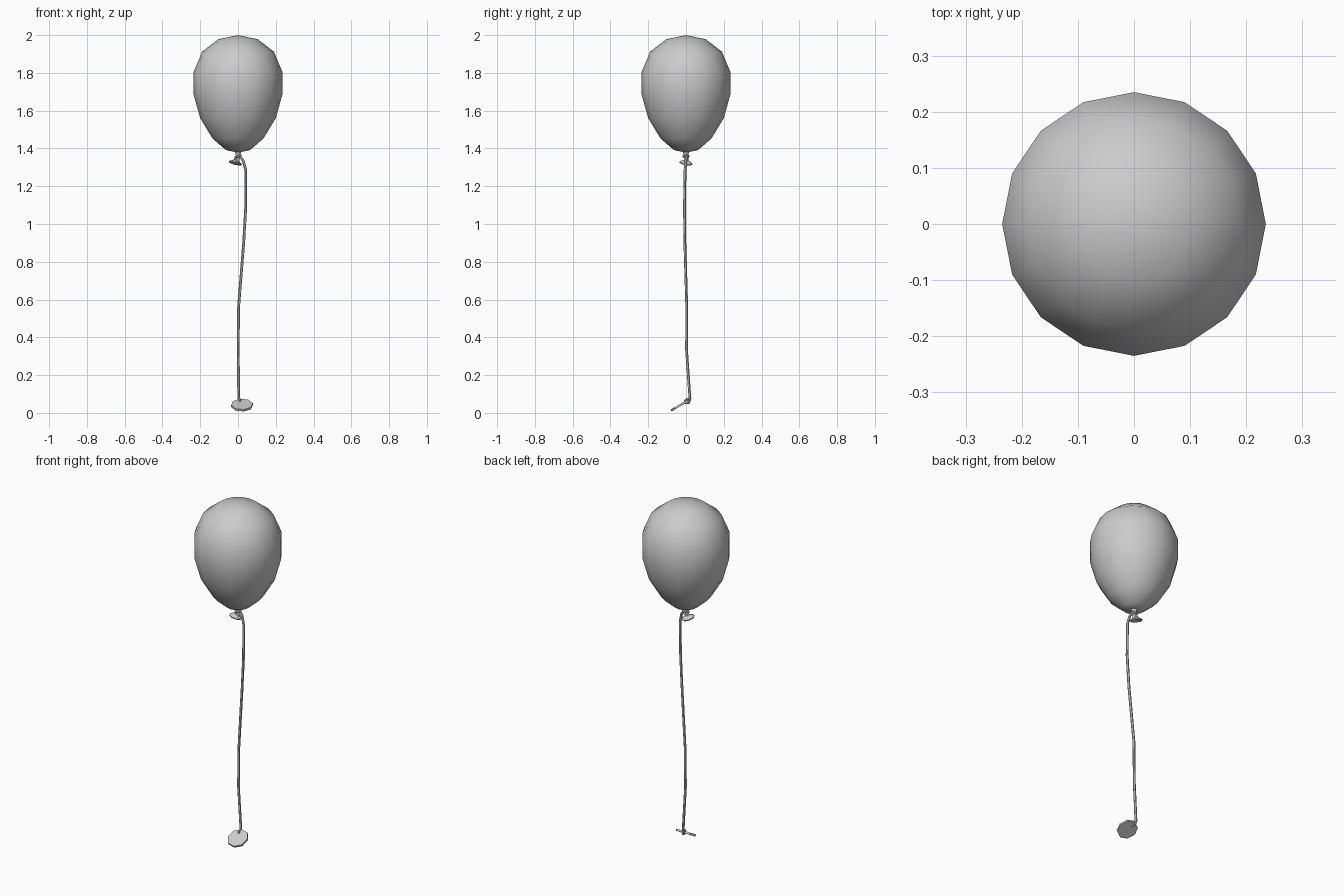
import bpy
import math
from mathutils import Matrix, Vector

if "Cube" in bpy.data.objects:
    bpy.data.objects.remove(bpy.data.objects["Cube"])

grey = bpy.data.materials.new("light grey")
grey.use_nodes = True
grey.diffuse_color = (0.6, 0.6, 0.6, 1)
grey.node_tree.nodes["Principled BSDF"].inputs["Base Color"].default_value = (0.6, 0.6, 0.6, 1)


def lathe(name, profile, sides, matrix=Matrix(), smooth=True):
    """Revolve (radius, height) points about z; zero radius makes a pole."""
    verts, faces, rings = [], [], []
    for r, z in profile:
        count = 1 if r == 0 else sides
        rings.append([len(verts) + i for i in range(count)])
        for i in range(count):
            a = 2 * math.pi * i / sides
            verts.append(matrix @ Vector((r * math.cos(a), r * math.sin(a), z)))
    for low, high in zip(rings, rings[1:]):
        for i in range(sides):
            j = (i + 1) % sides
            quad = [low[i % len(low)], low[j % len(low)],
                    high[j % len(high)], high[i % len(high)]]
            faces.append(list(dict.fromkeys(quad)))
    mesh = bpy.data.meshes.new(name)
    mesh.from_pydata(verts, [], faces)
    mesh.materials.append(grey)
    if smooth:
        mesh.shade_smooth()
    obj = bpy.data.objects.new(name, mesh)
    bpy.context.collection.objects.link(obj)
    return obj


def cord(name, points, radius, cyclic=False):
    """Thin round cord through the points."""
    curve = bpy.data.curves.new(name, "CURVE")
    curve.dimensions = "3D"
    curve.bevel_depth = radius
    curve.bevel_resolution = 1
    curve.use_fill_caps = True
    spline = curve.splines.new("POLY")
    spline.points.add(len(points) - 1)
    for p, co in zip(spline.points, points):
        p.co = (*co, 1)
    spline.use_cyclic_u = cyclic
    curve.materials.append(grey)
    obj = bpy.data.objects.new(name, curve)
    bpy.context.collection.objects.link(obj)
    bpy.ops.object.select_all(action="DESELECT")
    obj.select_set(True)
    bpy.context.view_layer.objects.active = obj
    bpy.ops.object.convert(target="MESH")
    bpy.ops.object.shade_smooth_by_angle(angle=math.radians(50))


# Inflated body
lathe("balloon_body", [(0, 1.377), (0.065, 1.392), (0.135, 1.453), (0.2, 1.56), (0.235, 1.685),
                       (0.235, 1.805), (0.19, 1.912), (0.105, 1.978), (0, 2.0)], 16)

# Pinched neck and the tilted flared mouth under it
lathe("balloon_neck", [(0.009, 1.325), (0.009, 1.355), (0.018, 1.385)], 8)
tilt = Matrix.Translation((-0.014, 0, 1.325)) @ Matrix.Rotation(math.radians(14), 4, "Y") \
    @ Matrix.Rotation(math.radians(-10), 4, "X")
lathe("balloon_mouth", [(0, 0.004), (0.034, -0.006), (0.036, 0), (0.012, 0.014), (0.008, 0.03)],
      8, tilt, smooth=False)

# Knot around the neck
cord("string_knot", [(0.014 * math.cos(i * math.pi / 4), 0.014 * math.sin(i * math.pi / 4),
                      1.358 + 0.005 * math.cos(i * math.pi / 4)) for i in range(8)], 0.006, True)

# Hanging string, bent at the bottom into the tag hole
cord("string", [(0.01, 0.005, 1.358), (0.028, 0, 1.335), (0.041, -0.005, 1.285),
                (0.041, -0.008, 1.09), (0.03, -0.006, 0.9), (0.003, 0.004, 0.56),
                (0.001, 0.003, 0.33), (0.004, 0.021, 0.075), (0.006, 0.015, 0.06)], 0.0075)
cord("tag_loop", [(0.006, 0.02, 0.065), (0.008, 0.008, 0.075), (0.01, -0.006, 0.066),
                  (0.01, -0.004, 0.05), (0.008, 0.015, 0.052)], 0.006, True)

# Eight-sided tag resting at an angle
lean = Matrix.Translation((0.021, -0.03, 0.041)) @ Matrix.Rotation(math.radians(30), 4, "X") \
    @ Matrix.Rotation(math.radians(10), 4, "Z")
lathe("tag", [(0, -0.006), (0.058, -0.006), (0.058, 0.006), (0, 0.006)], 8, lean, smooth=False)
